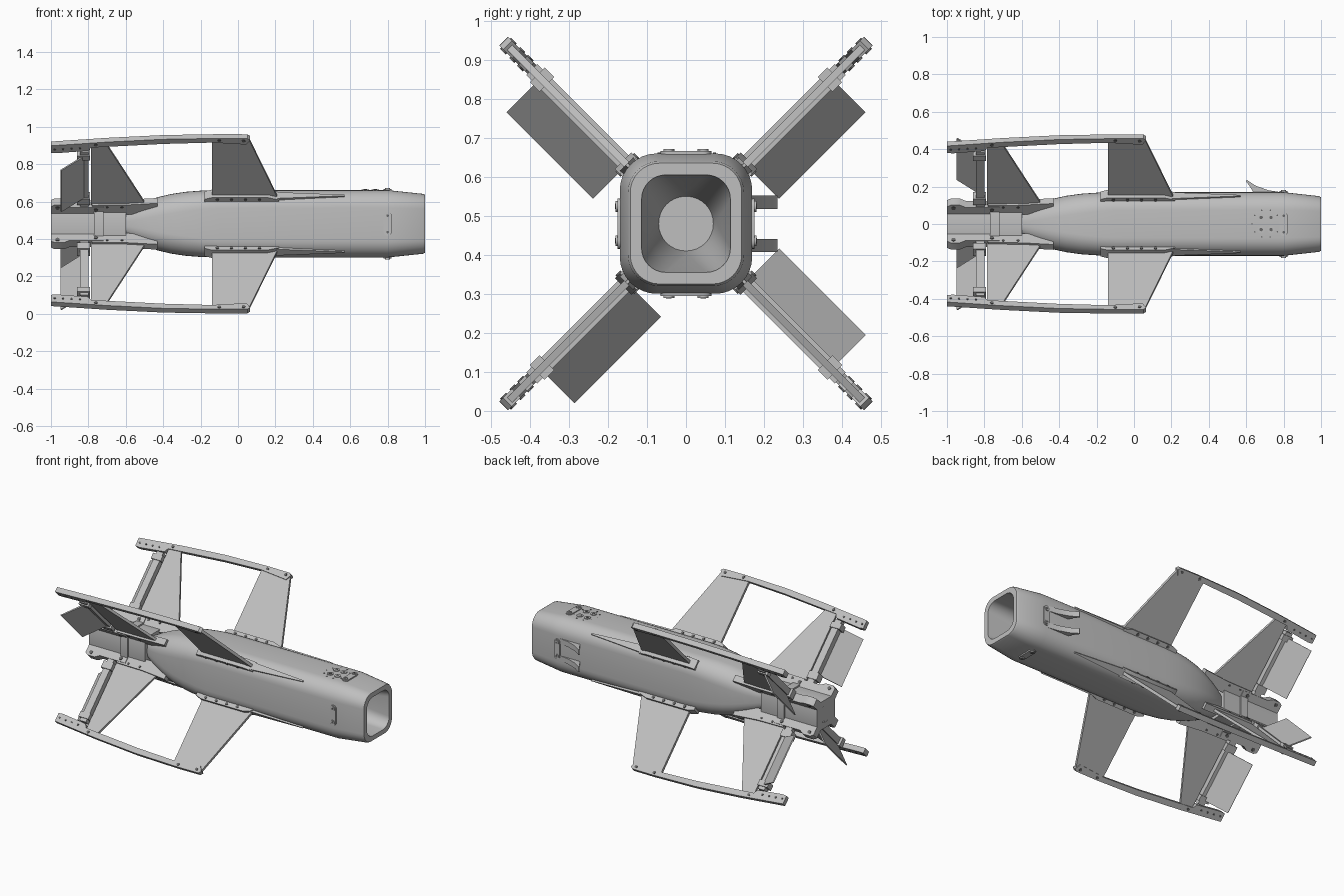
import bpy, bmesh, math
from mathutils import Vector

if "Cube" in bpy.data.objects:
    bpy.data.objects.remove(bpy.data.objects["Cube"])

AXIS_Z = 0.481


def material(name, v):
    m = bpy.data.materials.new(name)
    m.use_nodes = True
    m.diffuse_color = (v, v, v, 1)
    m.node_tree.nodes["Principled BSDF"].inputs["Base Color"].default_value = (v, v, v, 1)
    return m


GREY = material("light grey", 0.52)
DARK = material("screw grey", 0.14)


def finish(name, bm, mat, roll=0.0):
    """Turn a bmesh into an object on the long axis, rolled about it."""
    bmesh.ops.recalc_face_normals(bm, faces=bm.faces)
    me = bpy.data.meshes.new(name)
    bm.to_mesh(me)
    bm.free()
    me.materials.append(mat)
    ob = bpy.data.objects.new(name, me)
    bpy.context.collection.objects.link(ob)
    ob.location.z = AXIS_Z
    ob.rotation_euler.x = roll
    bpy.ops.object.select_all(action="DESELECT")
    ob.select_set(True)
    bpy.context.view_layer.objects.active = ob
    bpy.ops.object.shade_smooth_by_angle(angle=math.radians(35))
    return ob


def add_prism(bm, pts, axis, lo, hi):
    """Extrude a 2D outline along the given axis."""
    def place(a, b, h):
        return {"x": (h, a, b), "y": (a, h, b), "z": (a, b, h)}[axis]
    low = [bm.verts.new(place(a, b, lo)) for a, b in pts]
    top = [bm.verts.new(place(a, b, hi)) for a, b in pts]
    bm.faces.new(low)
    bm.faces.new(top)
    for i in range(len(pts)):
        j = (i + 1) % len(pts)
        bm.faces.new((low[i], low[j], top[j], top[i]))


def prism(name, pts, axis, lo, hi, roll=0.0, mat=GREY):
    bm = bmesh.new()
    add_prism(bm, pts, axis, lo, hi)
    return finish(name, bm, mat, roll)


def rect(a0, a1, b0, b1):
    return [(a0, b0), (a1, b0), (a1, b1), (a0, b1)]


def disc(cx, cy, r, n=12):
    return [(cx + r * math.cos(math.tau * i / n), cy + r * math.sin(math.tau * i / n)) for i in range(n)]


def discs(name, centres, r, axis, spans, roll=0.0, mat=DARK):
    bm = bmesh.new()
    for cx, cy in centres:
        for lo, hi in spans:
            add_prism(bm, disc(cx, cy, r), axis, lo, hi)
    return finish(name, bm, mat, roll)


def rounded(hy, hz, r, n=8):
    """Rounded rectangle outline in the y-z plane."""
    out = []
    for q, (sy, sz) in enumerate([(1, 1), (-1, 1), (-1, -1), (1, -1)]):
        for i in range(n + 1):
            a = math.pi / 2 * (q + i / n)
            out.append((sy * (hy - r) + r * math.cos(a), sz * (hz - r) + r * math.sin(a)))
    return out


def loft(name, stations):
    bm = bmesh.new()
    rings = [[bm.verts.new((x, y, z)) for y, z in rounded(hy, hz, r)] for x, hy, hz, r in stations]
    for a, b in zip(rings, rings[1:]):
        for i in range(len(a)):
            j = (i + 1) % len(a)
            bm.faces.new((a[i], a[j], b[j], b[i]))
    bm.faces.new(rings[0])
    bm.faces.new(rings[-1])
    bmesh.ops.remove_doubles(bm, verts=bm.verts, dist=0.0001)
    return finish(name, bm, GREY)


# Fuselage with open intake: tail to lip, then back down the duct
loft("fuselage", [
    (-0.65, 0.04, 0.04, 0.035), (-0.61, 0.064, 0.066, 0.055), (-0.56, 0.09, 0.093, 0.075),
    (-0.5, 0.114, 0.118, 0.09), (-0.43, 0.136, 0.142, 0.1), (-0.36, 0.151, 0.159, 0.104),
    (-0.28, 0.162, 0.171, 0.104), (-0.19, 0.168, 0.178, 0.1), (-0.1, 0.17, 0.18, 0.096),
    (0.8, 0.17, 0.18, 0.095), (0.99, 0.149, 0.16, 0.08), (1.0, 0.143, 0.155, 0.075),
    (1.0, 0.114, 0.125, 0.062), (0.9, 0.106, 0.115, 0.066), (0.75, 0.093, 0.098, 0.07),
    (0.6, 0.078, 0.08, 0.072), (0.5, 0.07, 0.07, 0.069)])

# Tail housing
prism("tail_housing", rounded(0.09, 0.09, 0.025, 3), "x", -1.0, -0.6)
prism("tail_collar", rounded(0.1, 0.1, 0.03, 3), "x", -0.77, -0.72)
prism("tail_nozzle_ring", disc(0, 0, 0.06, 24), "x", -1.0, -0.99, mat=DARK)

# Four fin assemblies; local z points outward, local y is across the fin
for label, degrees, side in (("upper_left", -45, 1), ("upper_right", 45, -1),
                             ("lower_left", -135, -1), ("lower_right", 135, -1)):
    roll = math.radians(degrees)

    def plate(part, pts, half):
        return prism(f"{label}_{part}", pts, "y", -half, half, roll)

    # Fixed surfaces and the tip rail joining them
    plate("front_wing", [(-0.14, 0.18), (0.22, 0.18), (0.06, 0.64), (-0.14, 0.64)], 0.009)
    plate("rear_fin", [(-0.785, 0.08), (-0.47, 0.1), (-0.71, 0.62), (-0.785, 0.6)], 0.008)
    plate("tip_rail", [
        (0.045, 0.615), (0.065, 0.648), (0.05, 0.661), (-0.1, 0.662), (-0.4, 0.655), (-0.7, 0.634),
        (-1.0, 0.606), (-1.0, 0.553), (-0.97, 0.55), (-0.8, 0.568), (-0.785, 0.592),
        (-0.4, 0.62), (-0.14, 0.63)], 0.016)

    # Root flanges and the long tapering spike
    plate("front_flange", [(-0.18, 0.16), (-0.18, 0.215), (-0.14, 0.228), (0.16, 0.228),
                           (0.22, 0.21), (0.22, 0.16)], 0.03)
    prism(f"{label}_spike", [(0.2, -0.024), (0.57, -0.004), (0.57, 0.004), (0.2, 0.024)],
          "z", 0.18, 0.216, roll)
    plate("rear_flange", [(-0.78, 0.08), (-0.78, 0.16), (-0.6, 0.162), (-0.43, 0.175), (-0.43, 0.1)], 0.02)

    # Tail bracket and actuator knuckles
    plate("tail_bracket", [(-1.0, 0.08), (-1.0, 0.155), (-0.98, 0.167), (-0.93, 0.167),
                           (-0.9, 0.15), (-0.72, 0.15), (-0.72, 0.08)], 0.025)
    plate("hinge_post", rect(-0.845, -0.8, 0.14, 0.56), 0.02)
    for part, r0, r1 in (("inner_knuckle", 0.17, 0.215), ("outer_knuckle", 0.505, 0.54)):
        plate(part, rect(-0.86, -0.79, r0, r1), 0.027)

    # Deflected control vane behind the post
    vane = [(-0.8, 0.0), (-0.807, -0.006), (-0.948, 0.119), (-0.943, 0.124)]
    prism(f"{label}_vane", [(x, y * side) for x, y in vane], "z", 0.214, 0.528, roll)

    # Screws on both faces
    def screws(part, centres, r, half):
        spans = [(half - 0.004, half + 0.004), (-half - 0.004, -half + 0.004)]
        discs(f"{label}_{part}", centres, r, "y", spans, roll)

    screws("flange_screws", [(-0.11 + 0.075 * i, 0.213) for i in range(4)], 0.009, 0.03)
    screws("rail_screws", [(-0.1, 0.646), (0.03, 0.643), (-0.76, 0.612)], 0.009, 0.016)
    screws("rail_end_screws", [(-0.98 + 0.045 * i, 0.578 + 0.003 * i) for i in range(4)], 0.006, 0.016)
    screws("bracket_screws", [(-0.965, 0.145), (-0.76, 0.13)], 0.011, 0.025)
    screws("fin_root_screws", [(-0.7, 0.145), (-0.62, 0.145)], 0.007, 0.02)

# Oblong lug plates around the nose
for label, degrees, h in (("top", 0, 0.18), ("right", 90, 0.17), ("bottom", 180, 0.18), ("left", 270, 0.17)):
    roll = math.radians(degrees)
    outline = []
    for i in range(18):
        a = math.pi * (i % 9) / 8 + (math.pi if i > 8 else 0)
        outline.append((0.8 + 0.021 * math.cos(a), (0.044 if i < 9 else -0.044) + 0.021 * math.sin(a)))
    prism(f"{label}_lug_plate", outline, "z", h - 0.01, h + 0.006, roll)
    discs(f"{label}_lug_bolts", [(0.8, -0.044), (0.8, 0.044)], 0.014, "z", [(h, h + 0.011)], roll, GREY)
    discs(f"{label}_lug_sockets", [(0.8, -0.044), (0.8, 0.044)], 0.007, "z", [(h, h + 0.012)], roll)

# Round connectors on top of the nose
sockets = [(x, y) for x in (0.68, 0.733) for y in (-0.03, 0.035)]
discs("connector_rims", sockets, 0.02, "z", [(0.175, 0.184)], mat=GREY)
discs("connector_holes", sockets, 0.009, "z", [(0.175, 0.185)])
discs("connector_rivets", disc(0.706, 0.002, 0.075, 10), 0.004, "z", [(0.17, 0.182)])

# Pair of swept blades on the left flank
blade = [(0.82, 0.165), (0.72, 0.18), (0.65, 0.205), (0.605, 0.235), (0.597, 0.23), (0.62, 0.2), (0.64, 0.165)]
for label, lo in (("upper", 0.038), ("lower", -0.073)):
    prism(f"{label}_flank_blade", blade, "z", lo, lo + 0.034)
